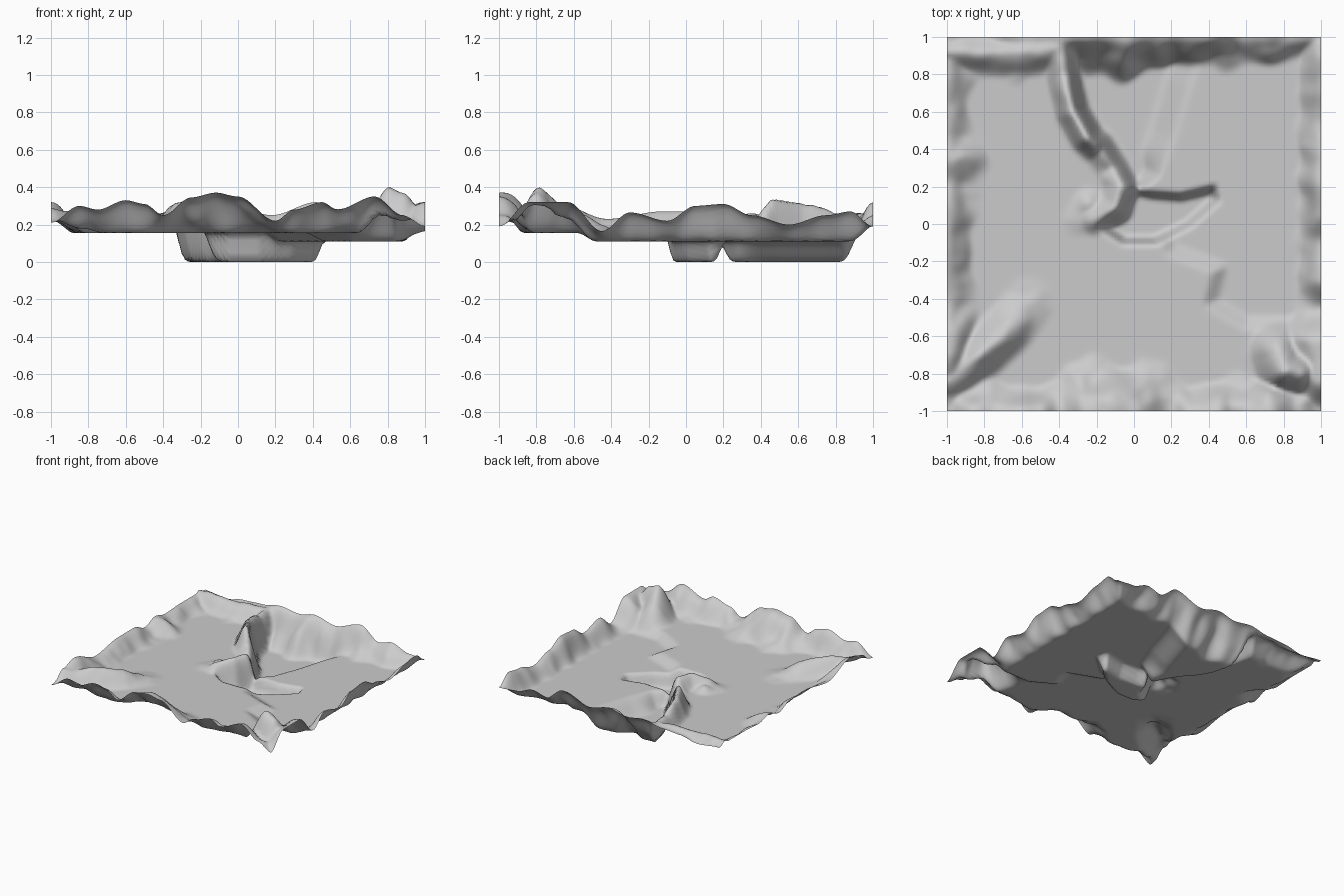
import bpy, bmesh
from mathutils import Vector, noise

if "Cube" in bpy.data.objects:
    bpy.data.objects.remove(bpy.data.objects["Cube"])

N = 120  # grid cells per side


def smooth(t):
    t = max(0.0, min(1.0, t))
    return t * t * (3 - 2 * t)


def profile(pts, x):
    """Smooth interpolation through (position, value) pairs."""
    if x <= pts[0][0]:
        return pts[0][1]
    for (a, va), (b, vb) in zip(pts, pts[1:]):
        if x <= b:
            return va + (vb - va) * smooth((x - a) / (b - a))
    return pts[-1][1]


def line_dist(p, pts):
    """Distance to a polyline, and the third value interpolated along it."""
    best, val = 9.0, 0.0
    for a, b in zip(pts, pts[1:]):
        a2, b2 = Vector(a[:2]), Vector(b[:2])
        t = max(0, min(1, (p - a2).dot(b2 - a2) / (b2 - a2).length_squared))
        d = (p - a2.lerp(b2, t)).length
        if d < best:
            best = d
            val = a[2] + (b[2] - a[2]) * t if len(a) > 2 else 0
    return best, val


def inside_dist(p, poly):
    """Signed distance to a polygon, positive inside."""
    d, _ = line_dist(p, poly + poly[:1])
    inn = False
    for a, b in zip(poly, poly[1:] + poly[:1]):
        if (a[1] > p.y) != (b[1] > p.y):
            if p.x < a[0] + (p.y - a[1]) * (b[0] - a[0]) / (b[1] - a[1]):
                inn = not inn
    return d if inn else -d


# floor levels: lower terrace and two hollows (outline, level, bank width)
terrace = [(0, .2), (.2, -.14), (.46, -.24), (.41, -.42), (.6, -.53),
           (1.2, -.53), (1.2, 1.2), (0, 1.2)]
north_hollow = [(-.37, 1.1), (-.34, .62), (-.25, .42), (-.1, .2), (.03, .17),
                (.13, .25), (.22, .46), (.3, .73), (.45, 1.1)]
south_hollow = [(-.2, -.02), (-.06, -.11), (.12, -.11), (.3, -.02), (.46, .12),
                (.44, .21), (.25, .165), (.1, .175), (0, .2), (-.06, .13)]
floors = [(terrace, .11, .1), (north_hollow, 0, .07), (south_hollow, 0, .05)]

# rim: edge heights and widths of the four sides
front_h = [(-1, .21), (-.85, .3), (-.75, .28), (-.6, .33), (-.5, .31), (-.4, .25),
           (-.25, .345), (-.12, .37), (0, .35), (.2, .22), (.3, .28), (.45, .32),
           (.53, .28), (.73, .35), (.88, .25), (1, .19)]
front_w = [(-1, .2), (-.5, .14), (-.3, .28), (.15, .28), (.3, .14), (.6, .2), (1, .25)]
right_h = [(-1, .19), (-.84, .32), (-.63, .32), (-.45, .165), (-.3, .265), (-.1, .22),
           (.05, .3), (.2, .31), (.35, .25), (.55, .2), (.75, .25), (.88, .27), (1, .19)]
right_w = [(-1, .2), (-.6, .25), (-.4, .14), (1, .12)]
back_h = [(-1, .23), (-.8, .21), (-.65, .24), (-.48, .25), (-.31, .28), (-.15, .26), (0, .29),
          (.18, .25), (.42, .32), (.58, .22), (.7, .25), (.85, .2), (1, .19)]
back_w = [(-1, .2), (-.62, .24), (-.45, .14), (-.3, .2), (-.05, .25), (.1, .19),
          (.45, .16), (.7, .17), (1, .1)]
left_h = [(-1, .21), (-.7, .32), (-.42, .23), (-.13, .27), (.08, .27), (.22, .22),
          (.35, .26), (.48, .23), (.67, .24), (.87, .24), (1, .23)]
left_w = [(-1, .2), (-.5, .18), (-.1, .14), (.1, .17), (.35, .23), (.6, .13), (1, .17)]

# ridges: (x, y, height) crest, half width
ridges = [
    ([(-.4, 1.0, .26), (-.38, .8, .27), (-.33, .6, .32), (-.25, .46, .34),
      (-.21, .42, .3)], .1),
    ([(-.2, .42, .25), (-.12, .3, .2), (-.07, .2, .27), (-.1, .09, .26), (-.22, .03, .22)], .1),
    ([(-.24, .1, .2), (-.3, .02, .17)], .1),
    ([(-1, -.85, .29), (-.8, -.68, .28), (-.66, -.55, .26), (-.56, -.42, .18)], .15),
    ([(.88, -.8, .38), (.81, -.78, .41), (.77, -.68, .31)], .17),
    ([(-1, .93, .25), (-.62, .91, .27), (-.42, .94, .26)], .14),
]


def height(x, y):
    p = Vector((x, y))
    z = .155
    for poly, level, w in floors:
        d = inside_dist(p, poly)
        if poly is north_hollow:  # gentle bank on the east side
            w += .11 * smooth((x + .12) / .2) * smooth((y - .22) / .2)
        z += (min(level, z) - z) * smooth(d / w + (.5 if level else .1))
    base = z
    rough = noise.noise((x * 5, y * 5, 3)) * .03 + noise.noise((x * 12, y * 12, 7)) * .025
    wave = 1 + .35 * noise.noise((x * 7, y * 7, 11))
    for u, d, hs, ws in ((x, 1 + y, front_h, front_w), (y, 1 - x, right_h, right_w),
                         (x, 1 - y, back_h, back_w), (y, 1 + x, left_h, left_w)):
        t = smooth(1 - d / (profile(ws, u) * wave))
        z = max(z, base + (profile(hs, u) - base + rough * min(1, d * 12)) * t)
    for crest, w in ridges:
        d, h = line_dist(p, crest)
        t = smooth(1 - d / w)
        z = max(z, base + (h + rough * .6 - base) * t)
    return max(z, 0)


# terrain sheet
bm = bmesh.new()
bmesh.ops.create_grid(bm, x_segments=N, y_segments=N, size=1)
for v in bm.verts:
    v.co.z = height(v.co.x, v.co.y)
# soften the creases, leaving the outer border fixed
inner = [v for v in bm.verts if not v.is_boundary]
bmesh.ops.smooth_vert(bm, verts=inner, factor=.5, use_axis_z=True)
for f in bm.faces:
    f.smooth = True
mesh = bpy.data.meshes.new("terrain")
bm.to_mesh(mesh)
bm.free()
terrain = bpy.data.objects.new("terrain", mesh)
bpy.context.collection.objects.link(terrain)
